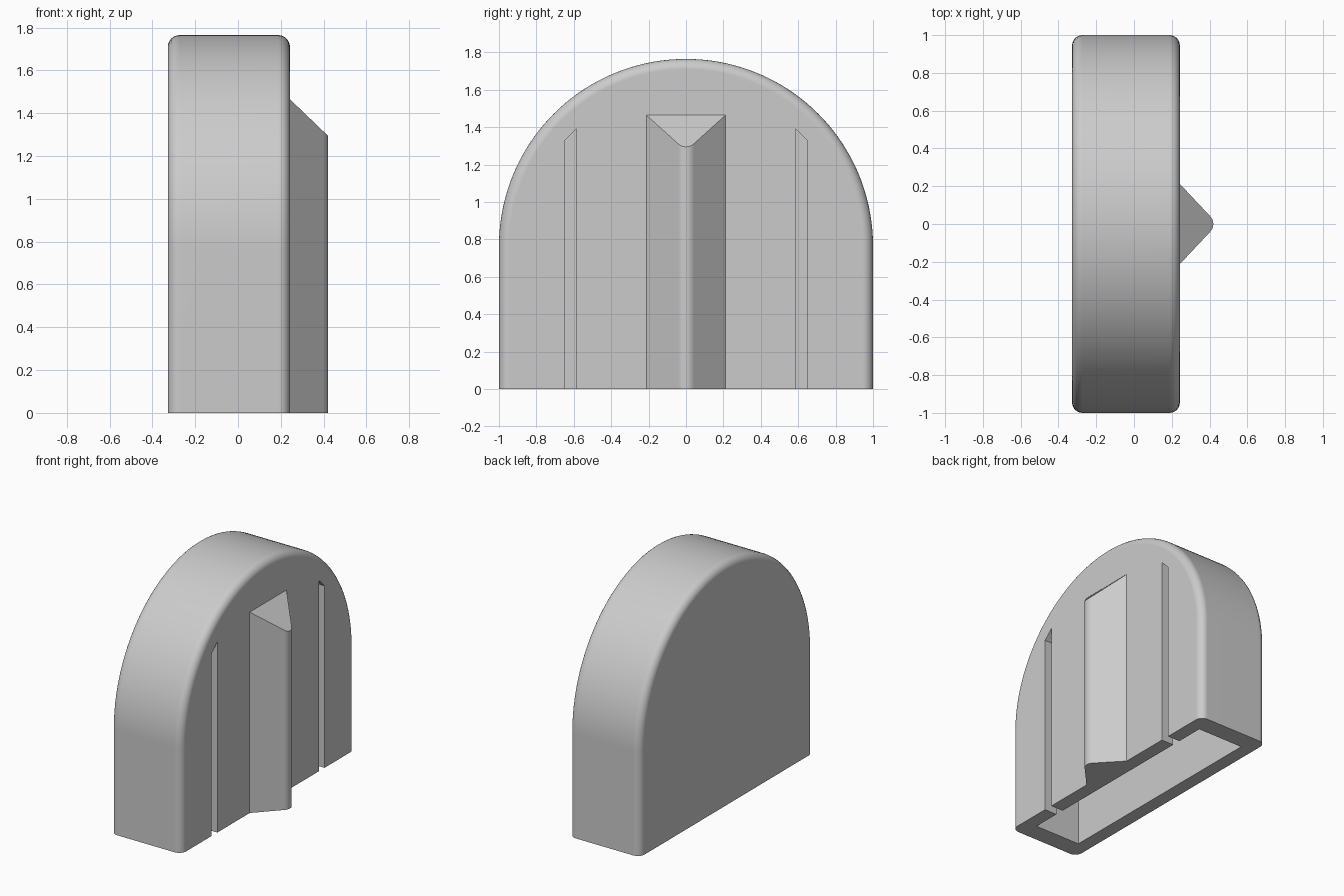
import bpy, bmesh, math

cube = bpy.data.objects.get("Cube")
if cube:
    bpy.data.objects.remove(cube, do_unlink=True)

grey = bpy.data.materials.new("plain grey")
grey.use_nodes = True
COLOUR = (0.6, 0.6, 0.6, 1)
grey.diffuse_color = COLOUR
grey.node_tree.nodes["Principled BSDF"].inputs["Base Color"].default_value = COLOUR

FACE, BACK = 0.243, -0.328   # ridge side and plain side of the block
SPRING = 0.765               # height where the arch begins


def finish(name, bm):
    bmesh.ops.recalc_face_normals(bm, faces=bm.faces)
    mesh = bpy.data.meshes.new(name)
    bm.to_mesh(mesh)
    bm.free()
    obj = bpy.data.objects.new(name, mesh)
    obj.data.materials.append(grey)
    bpy.context.collection.objects.link(obj)
    return obj


def prism(points, axis, start, end):
    """Extrude a flat outline along x (points are y, z) or z (points are x, y)."""
    bm = bmesh.new()
    place = (lambda p, d: (d, *p)) if axis == "x" else (lambda p, d: (*p, d))
    face = bm.faces.new([bm.verts.new(place(p, start)) for p in points])
    new = bmesh.ops.extrude_face_region(bm, geom=[face])["geom"]
    move = place((0, 0), end - start)
    bmesh.ops.translate(bm, vec=move, verts=[v for v in new if isinstance(v, bmesh.types.BMVert)])
    return bm


def arch(radius, bottom, steps=72):
    curve = [(radius * math.cos(math.pi * i / steps),
              SPRING + radius * math.sin(math.pi * i / steps)) for i in range(steps + 1)]
    return [(radius, bottom)] + curve + [(-radius, bottom)]


def cut(target, cutter):
    cutter.hide_render = True
    mod = target.modifiers.new("cut", "BOOLEAN")
    mod.operation, mod.solver, mod.object = "DIFFERENCE", "EXACT", cutter
    bpy.context.view_layer.objects.active = target
    bpy.ops.object.modifier_apply(modifier=mod.name)
    bpy.data.objects.remove(cutter, do_unlink=True)


def smooth(obj):
    bpy.ops.object.select_all(action="DESELECT")
    obj.select_set(True)
    bpy.context.view_layer.objects.active = obj
    bpy.ops.object.shade_smooth_by_angle(angle=math.radians(30))
    mod = obj.modifiers.new("even shading", "WEIGHTED_NORMAL")
    mod.keep_sharp = True


# Arched block with rounded rims, square at the base
bm = prism(arch(1, 0), "x", BACK, FACE)
rims = [e for e in bm.edges
        if abs(e.verts[0].co.x - e.verts[1].co.x) < 0.001
        and max(v.co.z for v in e.verts) > 0.001]
bmesh.ops.bevel(bm, geom=rims, offset=0.055, segments=6, profile=0.5, affect="EDGES")
body = finish("arched_body", bm)

# Hollow, open at the base
cut(body, finish("hollow_cutter", prism(arch(0.86, -0.1), "x", BACK + 0.1, FACE - 0.1)))

# Two slots through the wall, ending at the hollow's arch
for side in (-1, 1):
    outline = [(side * y, z) for y, z in ((0.585, -0.1), (0.65, -0.1), (0.65, 1.328), (0.585, 1.392))]
    cut(body, finish("slot_cutter", prism(outline, "x", 0, FACE + 0.1)))
smooth(body)

# Ridge with a rounded nose and a top that slopes down to it
nose, tip = 0.06, 0.42
centre = tip - nose
angles = [math.radians(-45 + 90 * i / 10) for i in range(11)]
round_nose = [(centre + nose * math.cos(a), nose * math.sin(a)) for a in angles]
root = FACE - 0.01
outline = [(root, -0.212), (FACE, -0.212)] + round_nose + [(FACE, 0.212), (root, 0.212)]
bm = prism(outline, "z", 0, 1.465)
for v in bm.verts:
    if v.co.z > 1:
        v.co.z -= max(0, v.co.x - FACE) * 0.96
ridge = finish("ridge", bm)
smooth(ridge)
